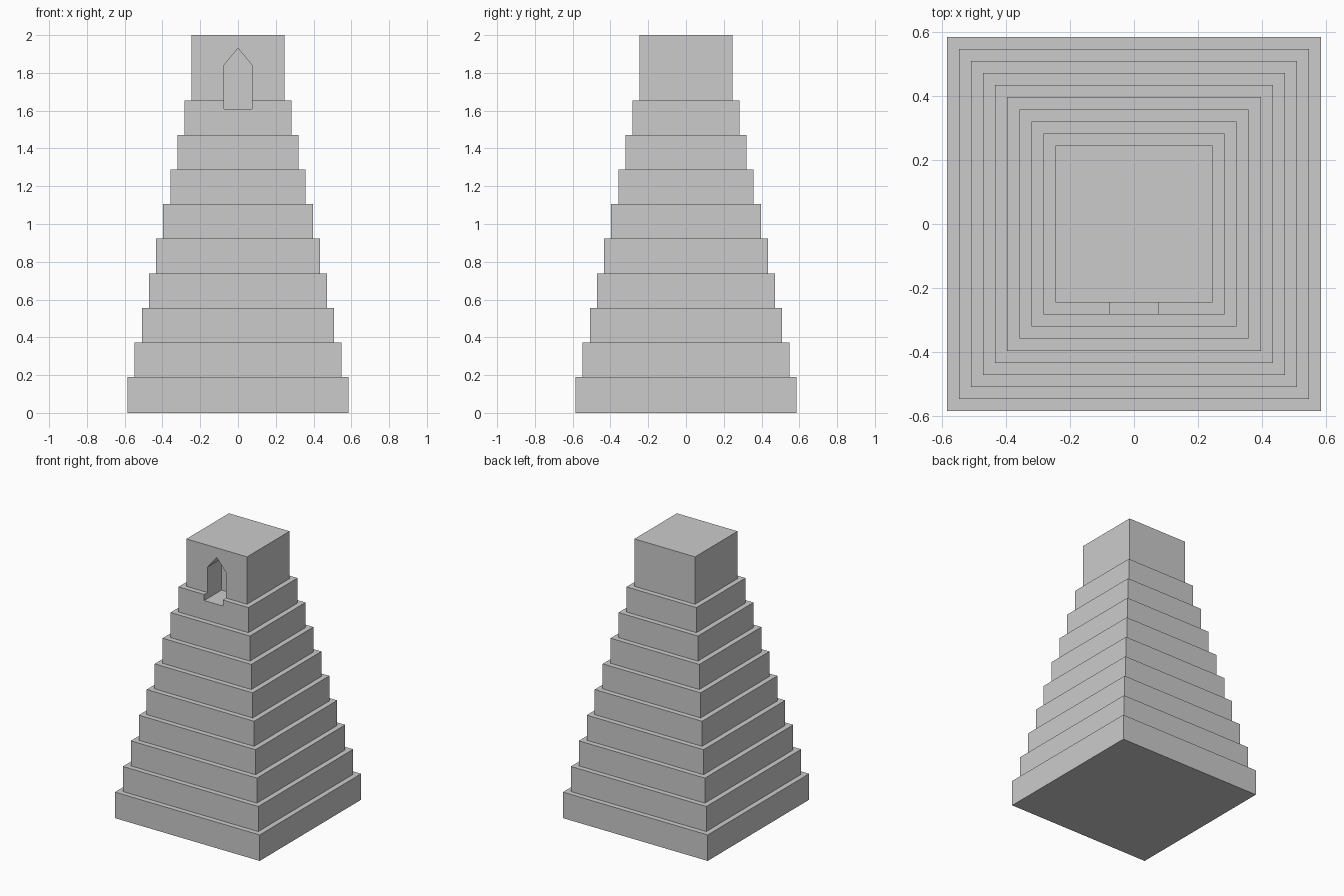
import bpy
import bmesh

cube = bpy.data.objects.get("Cube")
if cube:
    bpy.data.objects.remove(cube, do_unlink=True)

# Plain grey stone
stone = bpy.data.materials.new("grey_stone")
stone.use_nodes = True
colour = (0.6, 0.6, 0.6, 1)
stone.diffuse_color = colour
stone.node_tree.nodes["Principled BSDF"].inputs["Base Color"].default_value = colour


def make_object(name, bm):
    bmesh.ops.recalc_face_normals(bm, faces=bm.faces)
    mesh = bpy.data.meshes.new(name)
    bm.to_mesh(mesh)
    bm.free()
    mesh.materials.append(stone)
    obj = bpy.data.objects.new(name, mesh)
    bpy.context.collection.objects.link(obj)
    return obj


# Stepped pyramid: nine low tiers and a tall shrine block on top
TIERS = 9
BASE_HALF, TOP_HALF = 0.585, 0.245
FIRST_TOP, TIER_HEIGHT, HEIGHT = 0.19, 0.183, 2.0
inset = (BASE_HALF - TOP_HALF) / TIERS

levels = [0] + [FIRST_TOP + TIER_HEIGHT * i for i in range(TIERS)] + [HEIGHT]
bm = bmesh.new()
rings = []
for i in range(TIERS + 1):
    h = BASE_HALF - inset * i
    for z in levels[i:i + 2]:
        rings.append([bm.verts.new((x * h, y * h, z))
                      for x, y in ((-1, -1), (1, -1), (1, 1), (-1, 1))])
for low, high in zip(rings, rings[1:]):
    for k in range(4):
        n = (k + 1) % 4
        bm.faces.new((low[k], low[n], high[n], high[k]))
bm.faces.new(rings[0])
bm.faces.new(rings[-1])
pyramid = make_object("stepped_pyramid", bm)

# Pointed doorway, cut into the shrine and the lip of the tier below
DOOR_HALF, SILL, SPRING, APEX = 0.075, 1.61, 1.84, 1.93
DOOR_FRONT, DOOR_BACK = -0.4, -0.083
bm = bmesh.new()
outline = [(-DOOR_HALF, SILL), (DOOR_HALF, SILL), (DOOR_HALF, SPRING),
           (0, APEX), (-DOOR_HALF, SPRING)]
face = bm.faces.new([bm.verts.new((x, DOOR_FRONT, z)) for x, z in outline])
extruded = bmesh.ops.extrude_face_region(bm, geom=[face], use_keep_orig=True)
moved = [v for v in extruded["geom"] if isinstance(v, bmesh.types.BMVert)]
bmesh.ops.translate(bm, verts=moved, vec=(0, DOOR_BACK - DOOR_FRONT, 0))
cutter = make_object("doorway_cutter", bm)

cut = pyramid.modifiers.new("doorway", 'BOOLEAN')
cut.operation = 'DIFFERENCE'
cut.solver = 'EXACT'
cut.object = cutter

# Apply the cut and drop the helper
bpy.context.view_layer.objects.active = pyramid
pyramid.select_set(True)
bpy.ops.object.modifier_apply(modifier=cut.name)
bpy.data.objects.remove(cutter, do_unlink=True)
